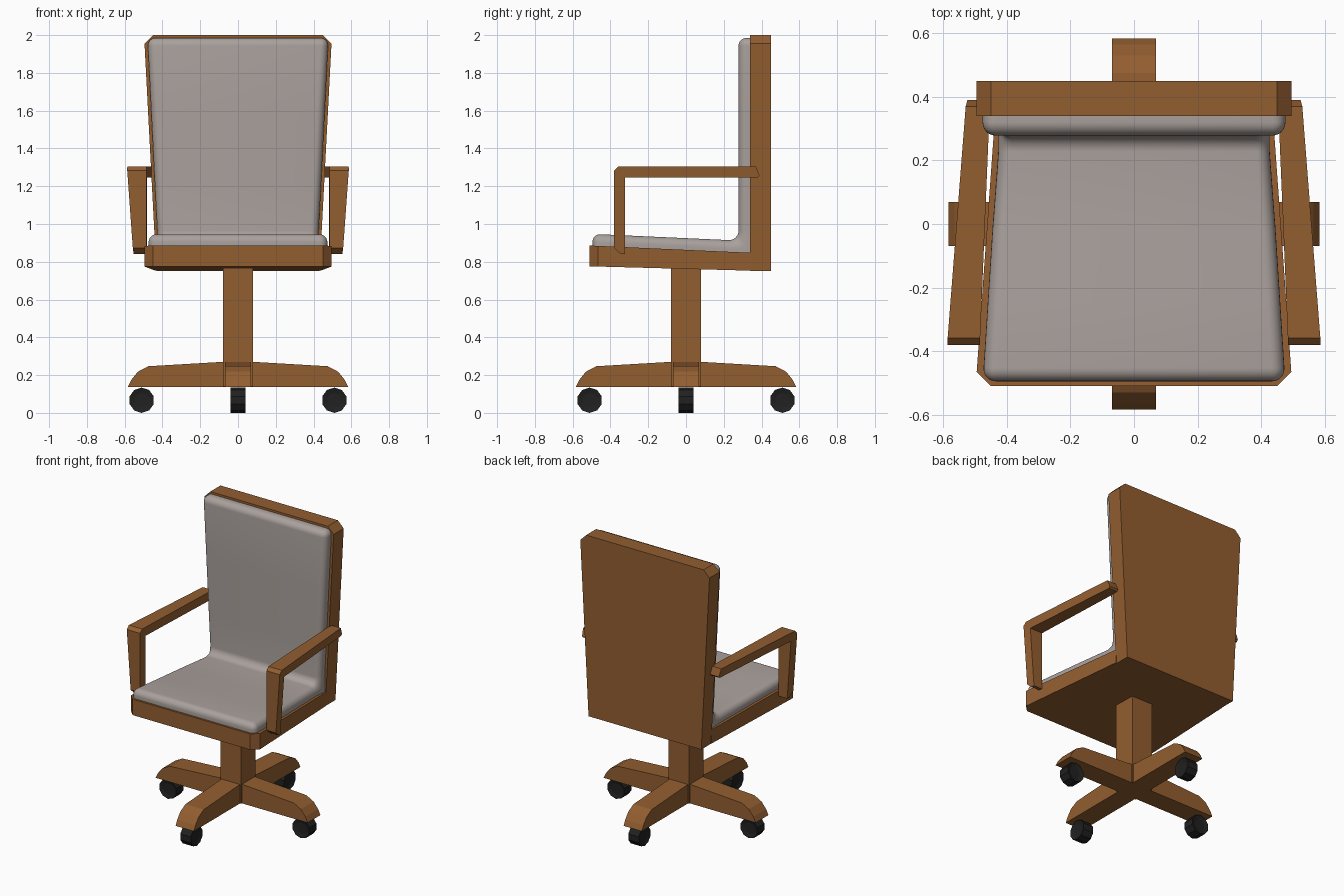
import bpy, bmesh, math

if "Cube" in bpy.data.objects:
    bpy.data.objects.remove(bpy.data.objects["Cube"])


def material(name, col):
    m = bpy.data.materials.new(name)
    m.diffuse_color = (*col, 1)
    m.use_nodes = True
    m.node_tree.nodes["Principled BSDF"].inputs["Base Color"].default_value = m.diffuse_color
    return m


WOOD = material("warm wood", (0.29, 0.112, 0.03))
FABRIC = material("grey fabric", (0.40, 0.355, 0.335))
RUBBER = material("black rubber", (0.015, 0.015, 0.015))


def finish(name, bm, mat):
    bmesh.ops.recalc_face_normals(bm, faces=bm.faces)
    me = bpy.data.meshes.new(name)
    bm.to_mesh(me)
    bm.free()
    me.materials.append(mat)
    ob = bpy.data.objects.new(name, me)
    bpy.context.collection.objects.link(ob)
    return ob


def prism(name, side_a, side_b, mat):
    """Closed solid between two matching outlines."""
    bm = bmesh.new()
    a = [bm.verts.new(p) for p in side_a]
    b = [bm.verts.new(p) for p in side_b]
    bm.faces.new(a)
    bm.faces.new(b)
    n = len(a)
    for i in range(n):
        j = (i + 1) % n
        bm.faces.new((a[i], a[j], b[j], b[i]))
    return finish(name, bm, mat)


def mirror_pts(half):
    return half + [(-x, y) for x, y in reversed(half)]


# Seat frame: tapered plan, tilted slightly backward
plan = mirror_pts([(0.45, -0.51), (0.495, -0.465), (0.437, 0.345)])


def seat_z(y):
    return 0.886 - (y + 0.51) * 0.045


prism("seat_frame",
      [(x, y, 0.776 - (y + 0.51) * 0.027) for x, y in plan],
      [(x, y, seat_z(y)) for x, y in plan], WOOD)

# Back panel: widens upward, with cut top corners
front = mirror_pts([(0.45, 2.0), (0.495, 1.955), (0.432, 0.75)])
prism("back_frame", [(x, 0.34, z) for x, z in front],
      [(x, 0.45, z) for x, z in front], WOOD)

# One-piece cushion: rows of (base point, top point, half width, end distance)
T, R = 0.062, 0.042
EDGE = [R * (1 - math.cos(math.radians(a))) for a in range(0, 91, 15)]
rows = []
y0, z1 = -0.495, 1.985


def seat_w(y):
    return 0.476 - (y + 0.495) * 0.064


def back_w(z):
    return 0.422 + (z - 0.85) * 0.05


for d in EDGE + [0.25, 0.48]:
    y = y0 + d
    rows.append(((y, seat_z(y)), (y, seat_z(y) + T), seat_w(y), d))
zt = seat_z(0.23) + T
for i in range(9):
    a = i / 8 * math.pi / 2
    s = i / 4
    by = 0.225 + 0.115 * min(1, s)
    bz = 0.848 + max(0, s - 1) * (zt + 0.05 - 0.848)
    rows.append(((by, bz), (0.228 + 0.05 * math.sin(a), zt + 0.05 * (1 - math.cos(a))),
                 0.427, 1))
for d in [0.8, 0.4] + EDGE[::-1]:
    z = z1 - d
    rows.append(((0.34, z), (0.278, z), back_w(z), d))

bm = bmesh.new()
grid = []
for (by, bz), (ty, tz), w, du in rows:
    ru = max(0, R - du)
    cut = R - math.sqrt(max(0, R * R - ru * ru))     # rounded plan corners
    offs = [cut + (R - cut) * e / R for e in EDGE]
    half = []
    for o in offs:
        q = min(R, math.hypot(ru, R - o))
        half.append((w - o, (T - R + math.sqrt(max(0, R * R - q * q))) / T))
    half.insert(0, (w - cut, 0))
    line = half + [(-x, h) for x, h in reversed(half)]
    grid.append([bm.verts.new((x, by + (ty - by) * h, bz + (tz - bz) * h)) for x, h in line])
for r0, r1 in zip(grid, grid[1:]):
    for i in range(len(r0) - 1):
        bm.faces.new((r0[i], r0[i + 1], r1[i + 1], r1[i]))
    bm.faces.new((r0[-1], r0[0], r1[0], r1[-1]))
bm.faces.new(grid[0])
bm.faces.new(grid[-1])
bmesh.ops.remove_doubles(bm, verts=bm.verts, dist=0.0002)
cushion = finish("cushion", bm, FABRIC)
bpy.context.view_layer.objects.active = cushion
cushion.select_set(True)
bpy.ops.object.shade_smooth_by_angle(angle=math.radians(50))
cushion.select_set(False)

# Armrests: bent bar profile, tapering in width
arm = [(-0.38, 1.283), (-0.358, 1.305), (0.37, 1.305), (0.39, 1.255), (0.38, 1.245),
       (-0.322, 1.245), (-0.322, 0.84), (-0.345, 0.84), (-0.38, 0.872)]
for side, label in ((-1, "left"), (1, "right")):
    inner, outer = [], []
    for y, z in arm:
        t = (y + 0.38) / 0.77
        inner.append((side * (0.485 - 0.032 * t), y, z))
        outer.append((side * (0.588 - 0.06 * t - (1.305 - z) * 0.072), y, z))
    prism(label + "_armrest", inner, outer, WOOD)

# Column
sq = [(-0.08, -0.08), (0.08, -0.08), (0.08, 0.08), (-0.08, 0.08)]
prism("column", [(x, y, 0.14) for x, y in sq], [(x, y, 0.78) for x, y in sq], WOOD)

# Four legs, each with a caster
leg = [(0, 0.138), (0.583, 0.138), (0.565, 0.175), (0.53, 0.218), (0.475, 0.247), (0, 0.275)]
for k in range(4):
    turn = k * math.pi / 2
    o = prism(f"leg_{k + 1}", [(r, -0.07, z) for r, z in leg],
              [(r, 0.07, z) for r, z in leg], WOOD)
    o.rotation_euler.z = turn

    bm = bmesh.new()
    bmesh.ops.create_cone(bm, cap_ends=True, segments=10, radius1=0.067, radius2=0.067, depth=0.08)
    caps = [f for f in bm.faces if len(f.verts) > 4]
    bmesh.ops.inset_individual(bm, faces=caps, thickness=0.028, depth=-0.008)
    wheel = finish(f"caster_{k + 1}", bm, RUBBER)
    wheel.rotation_euler = (math.pi / 2, 0, turn)
    wheel.location = (0.51 * math.cos(turn), 0.51 * math.sin(turn), 0.067)
